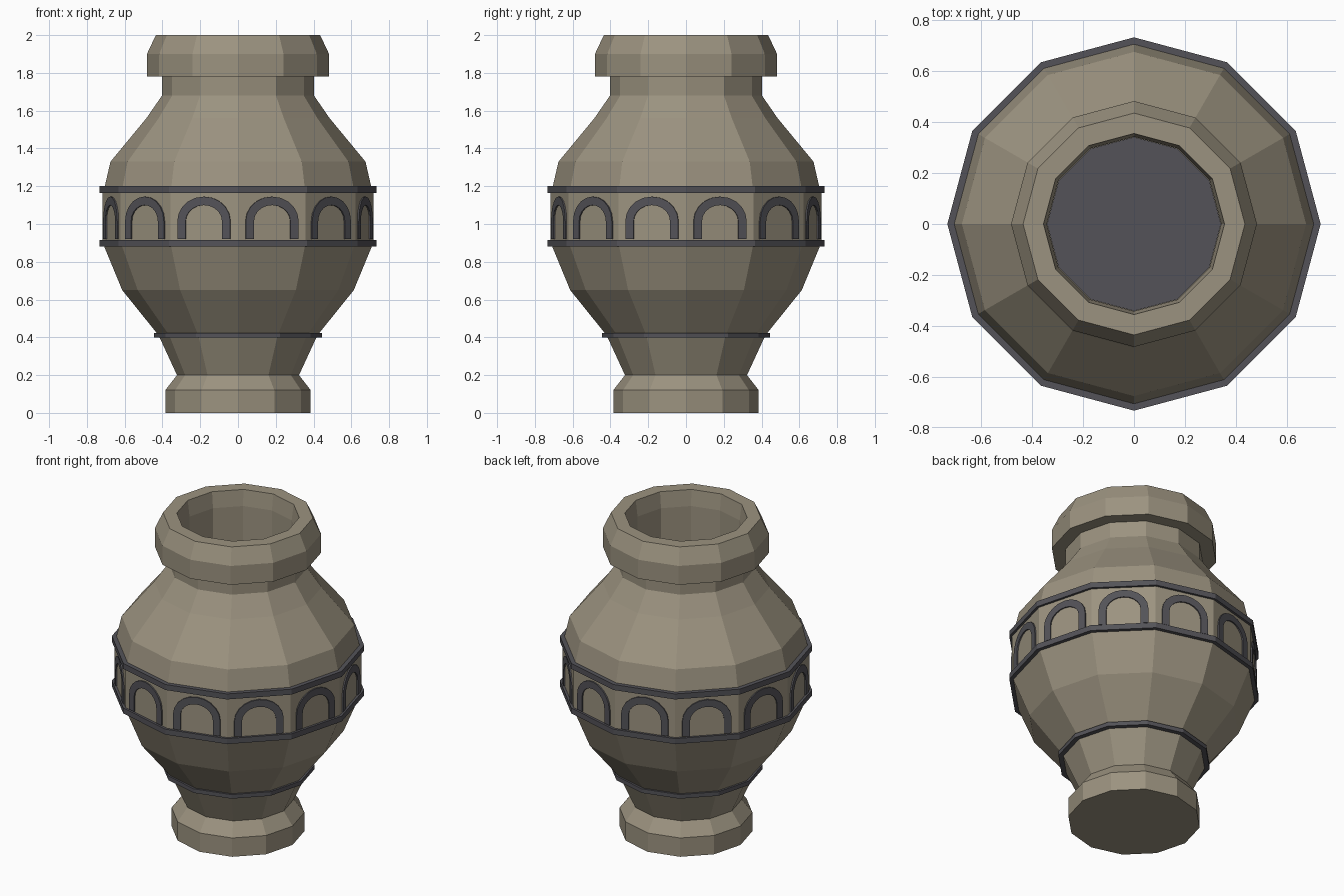
import bpy, bmesh
from math import pi, sin, cos
from mathutils import Matrix

SIDES = 12

cube = bpy.data.objects.get("Cube")
if cube:
    bpy.data.objects.remove(cube, do_unlink=True)


def material(name, color):
    m = bpy.data.materials.new(name)
    m.use_nodes = True
    m.diffuse_color = color
    m.node_tree.nodes["Principled BSDF"].inputs["Base Color"].default_value = color
    return m


stone = material("warm stone", (0.33, 0.29, 0.215, 1))
dark = material("dark slate", (0.088, 0.086, 0.098, 1))


def finish(name, bm, mat):
    bmesh.ops.recalc_face_normals(bm, faces=bm.faces)
    mesh = bpy.data.meshes.new(name)
    bm.to_mesh(mesh)
    bm.free()
    mesh.materials.append(mat)
    obj = bpy.data.objects.new(name, mesh)
    bpy.context.collection.objects.link(obj)
    return obj


def lathe(name, profile, mat, closed=False):
    """Turn a (radius, height) profile into a faceted solid."""
    bm = bmesh.new()
    rings = []
    for r, z in profile:
        rings.append([bm.verts.new((r * cos(2 * pi * i / SIDES),
                                    r * sin(2 * pi * i / SIDES), z))
                      for i in range(SIDES)])
    pairs = list(zip(rings, rings[1:]))
    if closed:
        pairs.append((rings[-1], rings[0]))
    else:
        bm.faces.new(rings[0])
        bm.faces.new(rings[-1])
    for a, b in pairs:
        for i in range(SIDES):
            j = (i + 1) % SIDES
            bm.faces.new((a[i], a[j], b[j], b[i]))
    return finish(name, bm, mat)


# Vessel: foot, belly, neck, heavy lip and hollow mouth
lathe("vessel", [
    (0.385, 0), (0.385, 0.12), (0.323, 0.2),
    (0.42, 0.41), (0.613, 0.65), (0.708, 0.88),
    (0.717, 0.9), (0.717, 1.18), (0.705, 1.2), (0.675, 1.33),
    (0.485, 1.56), (0.402, 1.68), (0.402, 1.78),
    (0.482, 1.78), (0.482, 1.9), (0.435, 2.0),
    (0.355, 2.0), (0.342, 1.9), (0.342, 1.5)], stone)

# Dark floor inside the mouth
lathe("mouth_floor", [(0.341, 1.5), (0.341, 1.508)], dark)


# Raised bands around the belly and above the foot
def band(name, inner, outer, low, high):
    lathe(name, [(inner, low), (outer, low), (outer, high), (inner, high)],
          dark, closed=True)


band("lower_belly_band", 0.69, 0.732, 0.88, 0.915)
band("upper_belly_band", 0.69, 0.732, 1.165, 1.2)
band("foot_band", 0.4, 0.444, 0.398, 0.424)


# Arches: one open-bottomed frame on each flat of the belly
def arch_curve(half_width, rise, steps=10):
    spring, bottom = 1.015, 0.92
    arc = [(half_width * cos(pi * k / steps), spring + rise * sin(pi * k / steps))
           for k in range(steps + 1)]
    return [(half_width, bottom)] + arc + [(-half_width, bottom)]


apothem = 0.717 * cos(pi / SIDES)
bm = bmesh.new()
for side in range(SIDES):
    turn = Matrix.Rotation(2 * pi * (side + 0.5) / SIDES, 3, 'Z')
    outer, inner = [
        [[bm.verts.new(turn @ Matrix.Translation((d, u, z)).translation)
          for d in (apothem - 0.001, apothem + 0.008)]
         for u, z in arch_curve(w, rise)]
        for w, rise in ((0.145, 0.13), (0.1, 0.085))]
    for k in range(len(outer) - 1):
        a, b, c, d = outer[k], outer[k + 1], inner[k + 1], inner[k]
        bm.faces.new((a[1], b[1], c[1], d[1]))
        bm.faces.new((a[0], b[0], c[0], d[0]))
        bm.faces.new((a[0], b[0], b[1], a[1]))
        bm.faces.new((d[0], c[0], c[1], d[1]))
    for k in (0, -1):
        a, d = outer[k], inner[k]
        bm.faces.new((a[0], a[1], d[1], d[0]))
finish("arch_frames", bm, dark)
